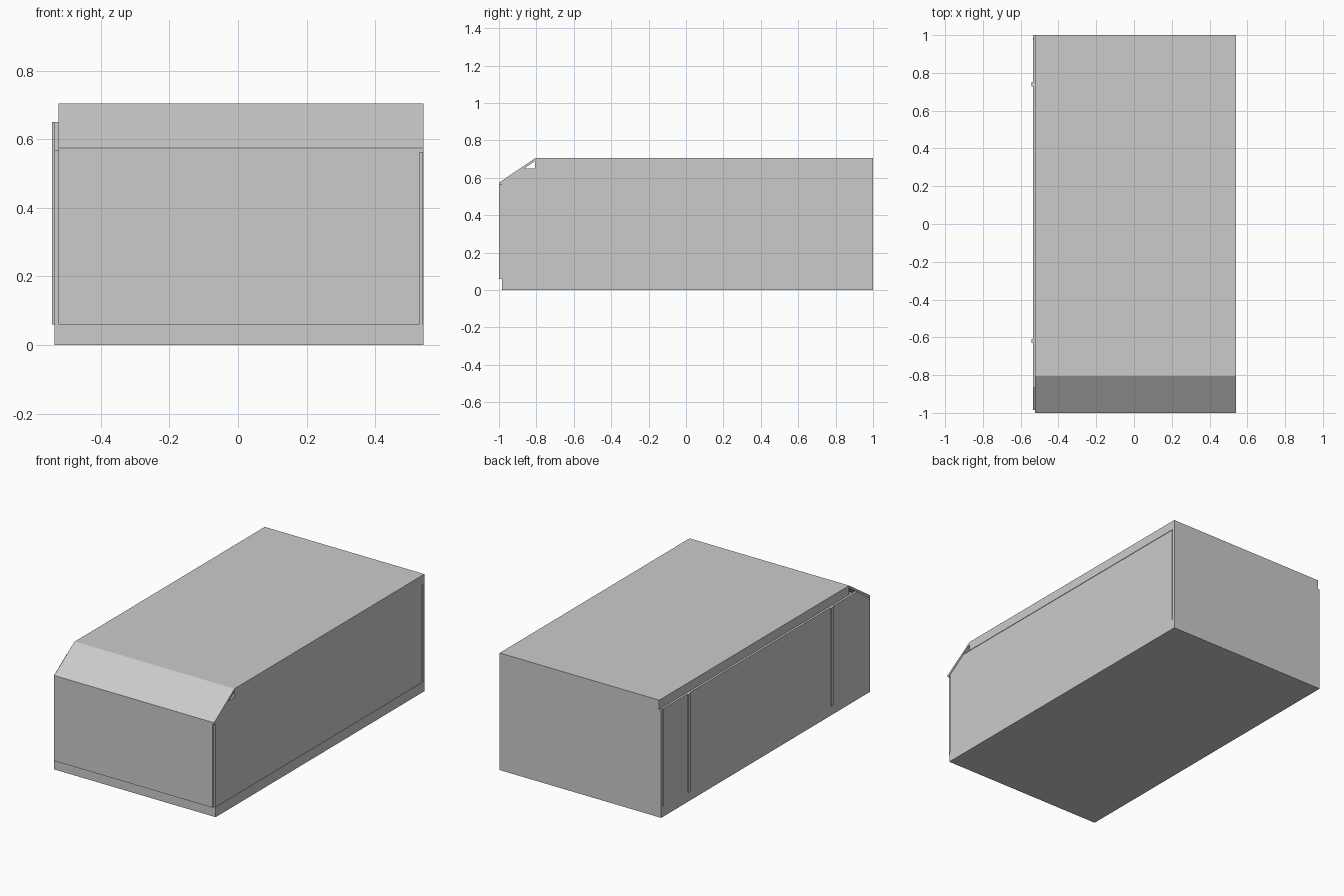
import bpy, bmesh

if "Cube" in bpy.data.objects:
    bpy.data.objects.remove(bpy.data.objects["Cube"])


def prism(name, profile, x0, x1):
    """Extrude a (y, z) profile along x."""
    bm = bmesh.new()
    face = bm.faces.new([bm.verts.new((x0, y, z)) for y, z in profile])
    ext = bmesh.ops.extrude_face_region(bm, geom=[face])
    verts = [v for v in ext["geom"] if isinstance(v, bmesh.types.BMVert)]
    bmesh.ops.translate(bm, vec=(x1 - x0, 0, 0), verts=verts)
    bmesh.ops.recalc_face_normals(bm, faces=bm.faces)
    mesh = bpy.data.meshes.new(name)
    bm.to_mesh(mesh)
    bm.free()
    obj = bpy.data.objects.new(name, mesh)
    bpy.context.collection.objects.link(obj)
    return obj


def box(name, x, y, z):
    return prism(name, [(y[0], z[0]), (y[1], z[0]), (y[1], z[1]), (y[0], z[1])], *x)


LEFT, RIGHT = -0.535, 0.541
BASE, EAVE, TOP = 0.06, 0.65, 0.705
THICK = 0.014

# Floor slab and roof slab
box("floor", (LEFT, RIGHT), (-0.985, 1.0), (0, BASE))
box("roof", (-0.522, RIGHT), (-0.806, 1.0), (EAVE, TOP))

# Sloping front hood, leaving a small triangular opening under the roof edge
prism("front_hood", [(-1.0, 0.562), (-1.0, 0.574), (-0.806, TOP), (-0.806, 0.69),
                     (-0.985, 0.566), (-0.985, 0.562)], -0.524, RIGHT)

# Side walls with the front corner cut below the hood
wall = [(-0.984, BASE), (0.978, BASE), (0.978, EAVE), (-0.864, EAVE), (-0.984, 0.567)]
prism("right_wall", wall, RIGHT - 0.003 - THICK, RIGHT - 0.003)
prism("left_wall", wall, LEFT, LEFT + THICK)

# Front and back panels
box("front_panel", (-0.524, 0.530), (-1.0, -0.985), (BASE, 0.562))
box("back_panel", (LEFT, RIGHT), (0.985, 1.0), (BASE, EAVE))

# Corner posts behind the narrow wall joints
for side, x in (("left", LEFT + 0.004), ("right", RIGHT - 0.022)):
    box(f"{side}_back_post", (x, x + 0.016), (0.97, 0.99), (BASE, EAVE))

# Upright ribs on the left wall
for i, y in enumerate((-0.62, 0.74)):
    box(f"left_rib_{i + 1}", (-0.543, LEFT + 0.002), (y - 0.011, y + 0.011), (BASE, EAVE))
